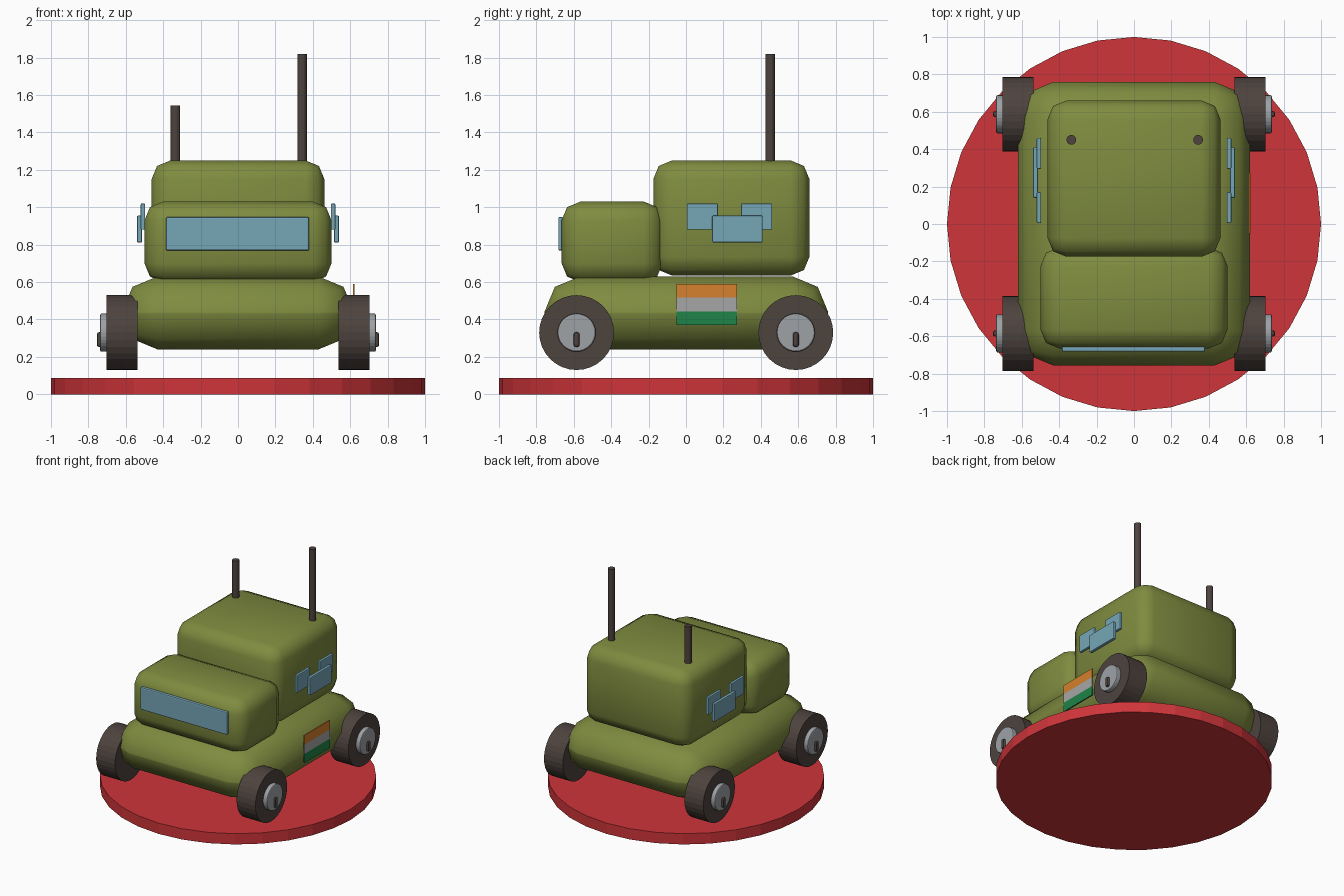
import bpy
import bmesh
from math import pi
from mathutils import Matrix, Vector

cube = bpy.data.objects.get("Cube")
if cube:
    bpy.data.objects.remove(cube, do_unlink=True)


def material(name, r, g, b):
    m = bpy.data.materials.new(name)
    m.use_nodes = True
    m.diffuse_color = (r, g, b, 1)
    m.node_tree.nodes["Principled BSDF"].inputs["Base Color"].default_value = (r, g, b, 1)
    return m


olive = material("olive", 0.21, 0.26, 0.05)
red = material("red", 0.62, 0.035, 0.042)
glass = material("pale_blue", 0.18, 0.38, 0.47)
rubber = material("dark_brown", 0.075, 0.056, 0.048)
metal = material("grey", 0.34, 0.36, 0.38)
orange = material("orange", 0.66, 0.22, 0.027)
white = material("light_grey", 0.38, 0.38, 0.38)
green = material("green", 0.013, 0.23, 0.065)


def finish(name, bm, mat, smooth=False):
    mesh = bpy.data.meshes.new(name)
    bm.to_mesh(mesh)
    bm.free()
    mesh.materials.append(mat)
    for p in mesh.polygons:
        p.use_smooth = smooth
    ob = bpy.data.objects.new(name, mesh)
    bpy.context.collection.objects.link(ob)
    return ob


def box(name, x, y, z, mat, bevel=0, segments=2):
    """Box from (min, max) ranges, with optionally rounded edges."""
    bm = bmesh.new()
    bmesh.ops.create_cube(bm, size=1)
    for v in bm.verts:
        v.co = Vector([(lo + hi) / 2 + c * (hi - lo)
                       for c, (lo, hi) in zip(v.co, (x, y, z))])
    if bevel:
        bmesh.ops.bevel(bm, geom=bm.edges[:], offset=bevel, segments=segments,
                        profile=0.5, affect='EDGES')
    return finish(name, bm, mat, smooth=bevel > 0.05)


def cylinder(name, centre, radius, depth, mat, along_x=False, sides=32, bevel=0):
    bm = bmesh.new()
    bmesh.ops.create_cone(bm, cap_ends=True, segments=sides, radius1=radius,
                          radius2=radius, depth=depth)
    if bevel:
        rims = [e for e in bm.edges if abs(e.verts[0].co.z - e.verts[1].co.z) < 1e-5]
        bmesh.ops.bevel(bm, geom=rims, offset=bevel, segments=2, profile=0.5,
                        affect='EDGES')
    turn = Matrix.Rotation(pi / 2, 4, 'Y') if along_x else Matrix()
    bmesh.ops.transform(bm, matrix=Matrix.Translation(centre) @ turn, verts=bm.verts)
    return finish(name, bm, mat)


# Display base
cylinder("base_disc", (0, 0, 0.043), 1, 0.086, red)

# Rounded body parts
box("chassis", (-0.62, 0.62), (-0.757, 0.76), (0.24, 0.63), olive, 0.19)
box("front_cab", (-0.5, 0.5), (-0.665, -0.125), (0.6, 1.03), olive, 0.1)
box("rear_cabin", (-0.462, 0.462), (-0.175, 0.66), (0.635, 1.25), olive, 0.1)

# Windscreen
box("windscreen", (-0.385, 0.38), (-0.683, -0.655), (0.768, 0.948), glass, 0.008)

# Parts repeated on both sides
for side, s in (("left", 1), ("right", -1)):
    def span(a, b):
        return tuple(sorted((s * a, s * b)))

    for place, y in (("front", (0.005, 0.17)), ("rear", (0.295, 0.46))):
        box(f"{side}_{place}_window", span(0.497, 0.52), y, (0.88, 1.02), glass, 0.005)
    box(f"{side}_middle_window", span(0.513, 0.54), (0.14, 0.41), (0.812, 0.955),
        glass, 0.006)

    for place, y in (("front", -0.585), ("rear", 0.587)):
        cylinder(f"{side}_{place}_wheel", (s * 0.62, y, 0.33), 0.2, 0.166, rubber, True)
        cylinder(f"{side}_{place}_hub", (s * 0.707, y, 0.33), 0.102, 0.06, metal, True,
                 bevel=0.008)
        box(f"{side}_{place}_hub_pin", span(0.72, 0.755), (y - 0.016, y + 0.016),
            (0.253, 0.332), rubber, 0.012)

# Antennas
cylinder("left_antenna", (0.343, 0.45, 1.51), 0.026, 0.62, rubber, sides=16)
cylinder("right_antenna", (-0.335, 0.45, 1.37), 0.026, 0.35, rubber, sides=16)

# Three-striped flag on the left side
for i, (name, mat) in enumerate((("bottom", green), ("middle", white), ("top", orange))):
    z = 0.37 + i * 0.0733
    box(f"flag_{name}_stripe", (0.615, 0.623), (-0.05, 0.272), (z, z + 0.0733), mat)
